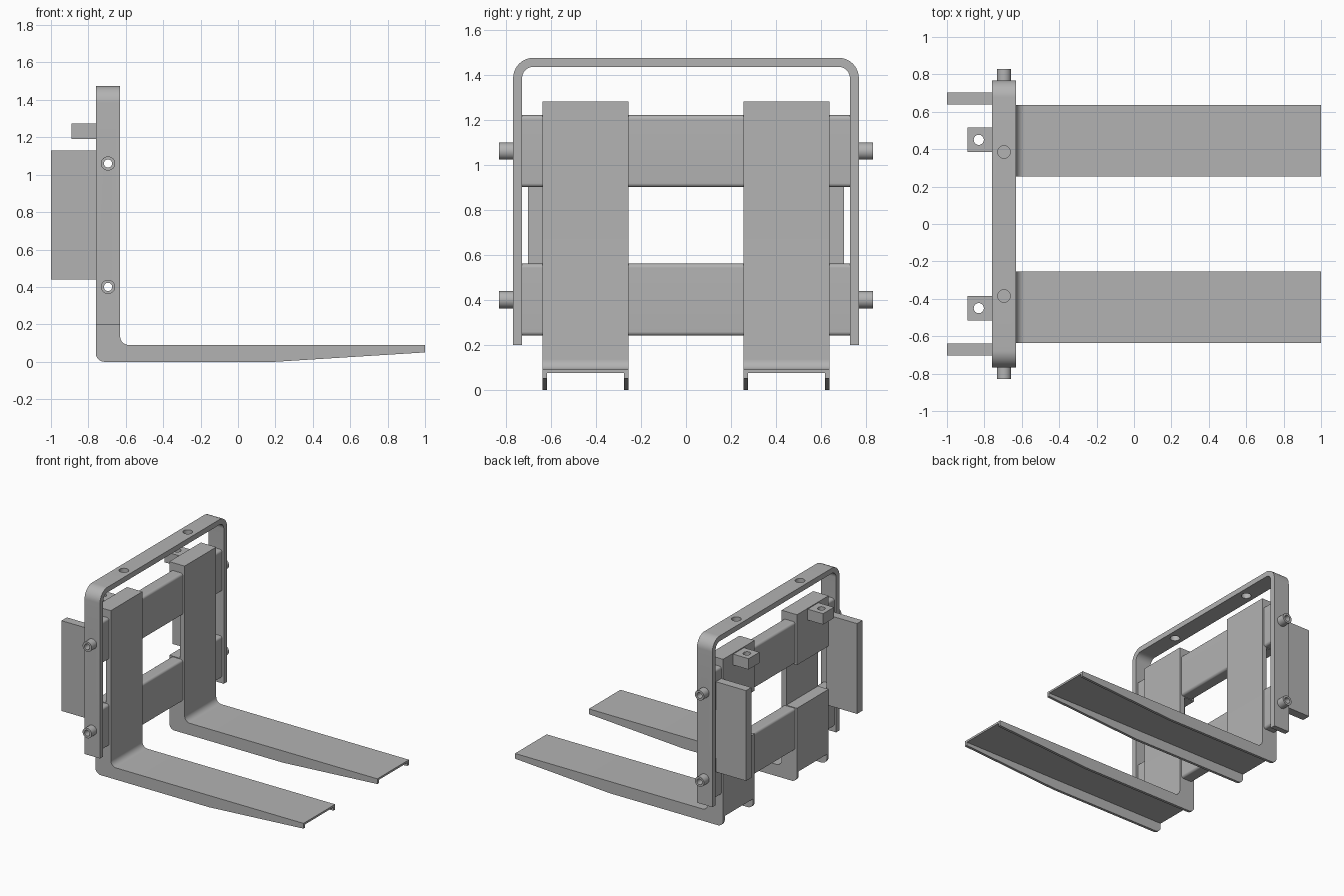
import bpy, bmesh, math
from mathutils import Vector

cube = bpy.data.objects.get("Cube")
if cube:
    bpy.data.objects.remove(cube)

steel = bpy.data.materials.new("grey_steel")
steel.use_nodes = True
GREY = (0.45, 0.45, 0.45, 1)
steel.diffuse_color = GREY
steel.node_tree.nodes["Principled BSDF"].inputs["Base Color"].default_value = GREY

# Axis letter -> how a flat profile (a, b) at depth d is placed in space
PLACE = {
    "x": lambda a, b, d: (d, a, b),
    "y": lambda a, b, d: (a, d, b),
    "z": lambda a, b, d: (a, b, d),
}


def rounded(corners, steps=8):
    """Polygon from (a, b) or (a, b, radius) corners, with filleted arcs."""
    pts = []
    for i, corner in enumerate(corners):
        p = Vector(corner[:2])
        if len(corner) == 2:
            pts.append(p)
            continue
        r = corner[2]
        u = (Vector(corners[i - 1][:2]) - p).normalized()
        v = (Vector(corners[(i + 1) % len(corners)][:2]) - p).normalized()
        half = u.angle(v) / 2
        centre = p + (u + v).normalized() * r / math.sin(half)
        start = p + u * r / math.tan(half) - centre
        end = p + v * r / math.tan(half) - centre
        for k in range(steps + 1):
            pts.append(centre + start.lerp(end, k / steps).normalized() * r)
    return pts


def rect(a0, a1, b0, b1, r=None):
    corners = [(a0, b0), (a1, b0), (a1, b1), (a0, b1)]
    return rounded([c + (r,) for c in corners] if r else corners)


def circle(a, b, r, n=32):
    turn = 2 * math.pi / n
    return [(a + r * math.cos(i * turn), b + r * math.sin(i * turn)) for i in range(n)]


def add_prism(bm, profile, axis, d0, d1):
    lower = [bm.verts.new(PLACE[axis](p[0], p[1], d0)) for p in profile]
    upper = [bm.verts.new(PLACE[axis](p[0], p[1], d1)) for p in profile]
    bm.faces.new(lower)
    bm.faces.new(upper)
    for i in range(len(profile)):
        bm.faces.new((lower[i - 1], lower[i], upper[i], upper[i - 1]))


def make(name, *prisms):
    bm = bmesh.new()
    for prism in prisms:
        add_prism(bm, *prism)
    bmesh.ops.recalc_face_normals(bm, faces=bm.faces)
    mesh = bpy.data.meshes.new(name)
    bm.to_mesh(mesh)
    bm.free()
    mesh.materials.append(steel)
    obj = bpy.data.objects.new(name, mesh)
    bpy.context.collection.objects.link(obj)
    return obj


BACK, FRONT = -0.76, -0.63
BORE_X, BORE_HEIGHTS = -0.695, (0.40, 1.06)
LUG_X, LUG_Y = -0.83, 0.45
FORK_IN, FORK_OUT, WALL = 0.255, 0.637, 0.02
SIDES = {"left": 1, "right": -1}

# Cutter: cross bores, lug eyes, frame holes and the hollow under each fork
cuts = [(circle(BORE_X, z, 0.022), "y", -1, 1) for z in BORE_HEIGHTS]
for s in SIDES.values():
    cuts.append((circle(LUG_X, s * LUG_Y, 0.027), "z", 1.1, 1.35))
    cuts.append((circle(BORE_X, s * 0.385, 0.034), "z", 1.36, 1.6))
    y0, y1 = sorted((s * (FORK_IN + WALL), s * (FORK_OUT - WALL)))
    cuts.append((rect(-1, 1.1, -0.1, 0.075), "y", y0, y1))
cutter = make("cutter", *cuts)
cutter.hide_render = True

parts = []

# Guard frame: rounded hoop
parts.append(make("guard_frame", (rounded([
    (-0.768, 0.2), (-0.768, 1.475, 0.09), (0.768, 1.475, 0.09), (0.768, 0.2),
    (0.728, 0.2), (0.728, 1.435, 0.05), (-0.728, 1.435, 0.05), (-0.728, 0.2),
]), "x", BACK, FRONT)))

# Cross bars
for label, z0, z1 in (("lower", 0.24, 0.56), ("upper", 0.9, 1.22)):
    parts.append(make(label + "_cross_bar",
                      (rect(-0.745, -0.645, z0, z1, 0.018), "y", -0.73, 0.73)))

# Fork side outline, notched behind between the cross bars
fork_outline = rounded([
    (BACK, 0, 0.045), (0.2, 0), (1, 0.05), (1, 0.09), (FRONT, 0.09, 0.045),
    (FRONT, 1.28), (BACK, 1.28), (BACK, 0.895), (-0.67, 0.895),
    (-0.67, 0.565), (BACK, 0.565),
])

for side, s in SIDES.items():
    parts.append(make(side + "_fork", (fork_outline, "y", s * FORK_IN, s * FORK_OUT)))
    # Rear lug with an eye
    parts.append(make(side + "_lug",
                      (rect(-0.89, BACK + 0.01, 1.19, 1.273), "y", s * 0.385, s * 0.515)))
    # Rear mounting plate
    parts.append(make(side + "_mount_plate",
                      (rect(-1, -0.74, 0.44, 1.13), "y", s * 0.638, s * 0.703)))
    # Hollow pin ends outside the frame
    parts.append(make(side + "_pin_ends", *[
        (circle(BORE_X, z, 0.038), "y", s * 0.74, s * 0.83) for z in BORE_HEIGHTS]))

# Cut the openings, then shade
for obj in parts:
    bpy.ops.object.select_all(action="DESELECT")
    obj.select_set(True)
    bpy.context.view_layer.objects.active = obj
    if not obj.name.endswith("mount_plate"):
        mod = obj.modifiers.new("openings", "BOOLEAN")
        mod.operation = "DIFFERENCE"
        mod.solver = "EXACT"
        mod.object = cutter
        bpy.ops.object.modifier_apply(modifier=mod.name)
    bpy.ops.object.shade_smooth_by_angle(angle=math.radians(30))

bpy.data.objects.remove(cutter)
